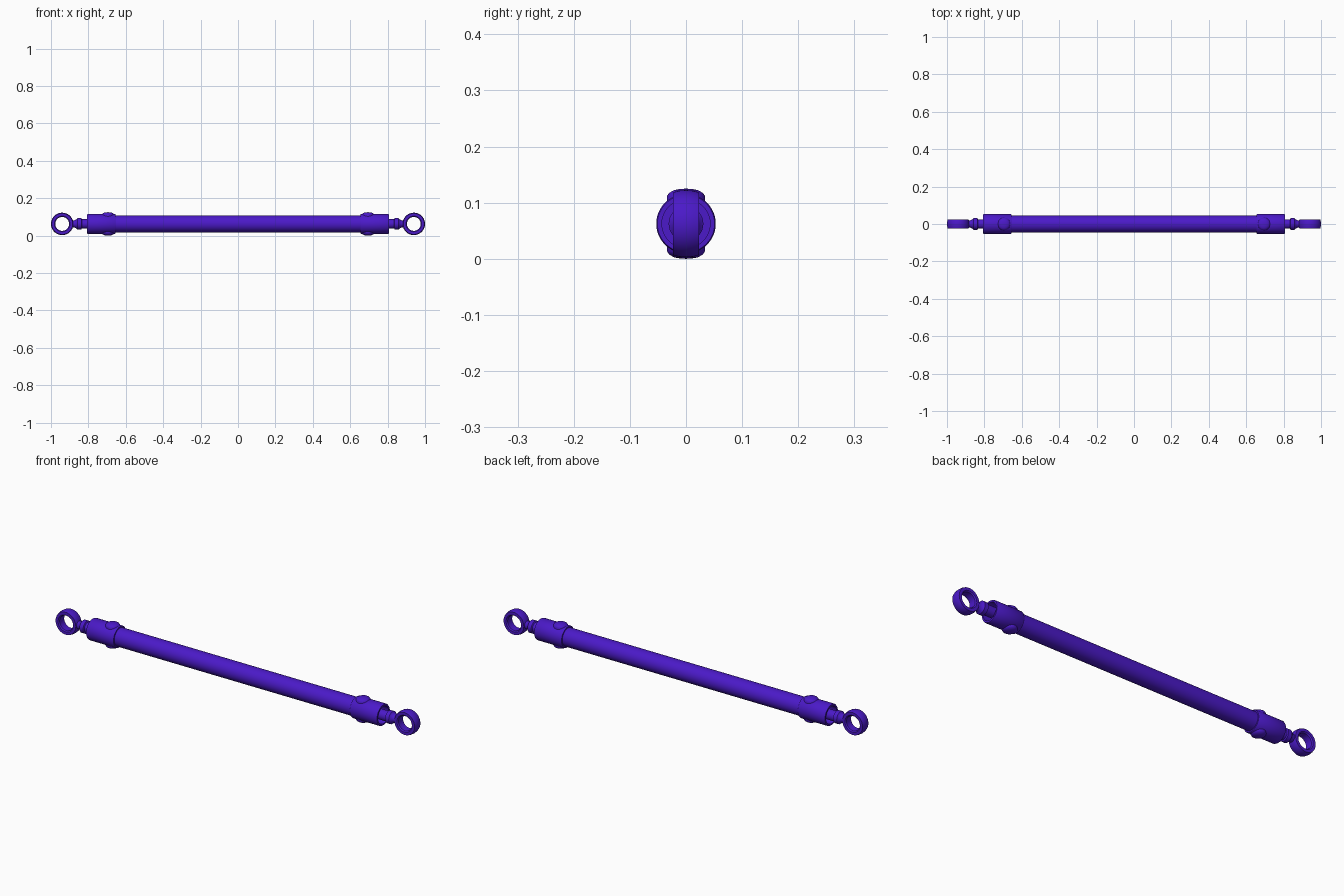
import bpy, bmesh, math
from mathutils import Matrix, Vector

if "Cube" in bpy.data.objects:
    bpy.data.objects.remove(bpy.data.objects["Cube"])

ZC = 0.0625
mat = bpy.data.materials.new("purple_paint")
mat.diffuse_color = (0.07, 0.01, 0.58, 1)
mat.use_nodes = True
mat.node_tree.nodes["Principled BSDF"].inputs["Base Color"].default_value = mat.diffuse_color


def lathe(name, profile, axis, centre, steps=48, closed=False):
    """Spin (radius, height) points about an axis through the centre."""
    bm = bmesh.new()
    rings = []
    for r, h in profile:
        if r < 1e-6:
            rings.append([bm.verts.new((0, 0, h))])
        else:
            rings.append([bm.verts.new((r * math.cos(2 * math.pi * i / steps),
                                        r * math.sin(2 * math.pi * i / steps), h))
                          for i in range(steps)])
    pairs = list(zip(rings, rings[1:]))
    if closed:
        pairs.append((rings[-1], rings[0]))
    for a, b in pairs:
        for i in range(steps):
            j = (i + 1) % steps
            if len(a) == 1:
                bm.faces.new((a[0], b[j], b[i]))
            elif len(b) == 1:
                bm.faces.new((a[i], a[j], b[0]))
            else:
                bm.faces.new((a[i], a[j], b[j], b[i]))
    rot = Vector((0, 0, 1)).rotation_difference(Vector(axis)).to_matrix().to_4x4()
    bm.transform(Matrix.Translation(centre) @ rot)
    bmesh.ops.recalc_face_normals(bm, faces=bm.faces)
    me = bpy.data.meshes.new(name)
    bm.to_mesh(me)
    bm.free()
    me.materials.append(mat)
    ob = bpy.data.objects.new(name, me)
    bpy.context.collection.objects.link(ob)
    bpy.ops.object.select_all(action='DESELECT')
    ob.select_set(True)
    bpy.context.view_layer.objects.active = ob
    bpy.ops.object.shade_smooth_by_angle(angle=math.radians(35))
    return ob


# Main tube
lathe("main_tube", [(0, -0.72), (0.045, -0.72), (0.045, 0.72), (0, 0.72)],
      (1, 0, 0), (0, 0, ZC))

for side, s in (("left", -1), ("right", 1)):
    out = (s, 0, 0)
    mid = (0, 0, ZC)
    # End sleeve, open at the outer end
    lathe(side + "_sleeve",
          [(0.045, 0.655), (0.051, 0.655), (0.053, 0.658), (0.053, 0.803),
           (0.051, 0.807), (0.043, 0.807), (0.043, 0.755), (0, 0.755)],
          out, mid)
    # Domed pin heads above and below the sleeve
    for place, d in (("upper", 1), ("lower", -1)):
        lathe(f"{side}_{place}_pin_head",
              [(0.034, 0.03), (0.034, 0.049), (0.030, 0.055),
               (0.021, 0.060), (0.010, 0.062), (0, 0.0625)],
              (0, 0, d), (s * 0.695, 0, ZC), 32)
    # Rod with locking collar
    lathe(side + "_rod",
          [(0, 0.75), (0.025, 0.75), (0.025, 0.835), (0.031, 0.838),
           (0.031, 0.858), (0.025, 0.863), (0.019, 0.875), (0.019, 0.895),
           (0, 0.895)],
          out, mid, 32)
    # Eye ring with bevelled, slightly crowned rim
    lathe(side + "_eye",
          [(0.037, -0.018), (0.042, -0.023), (0.056, -0.023), (0.0588, -0.013),
           (0.06, 0), (0.0588, 0.013), (0.056, 0.023), (0.042, 0.023),
           (0.037, 0.018)],
          (0, 1, 0), (s * 0.94, 0, ZC), 48, closed=True)
